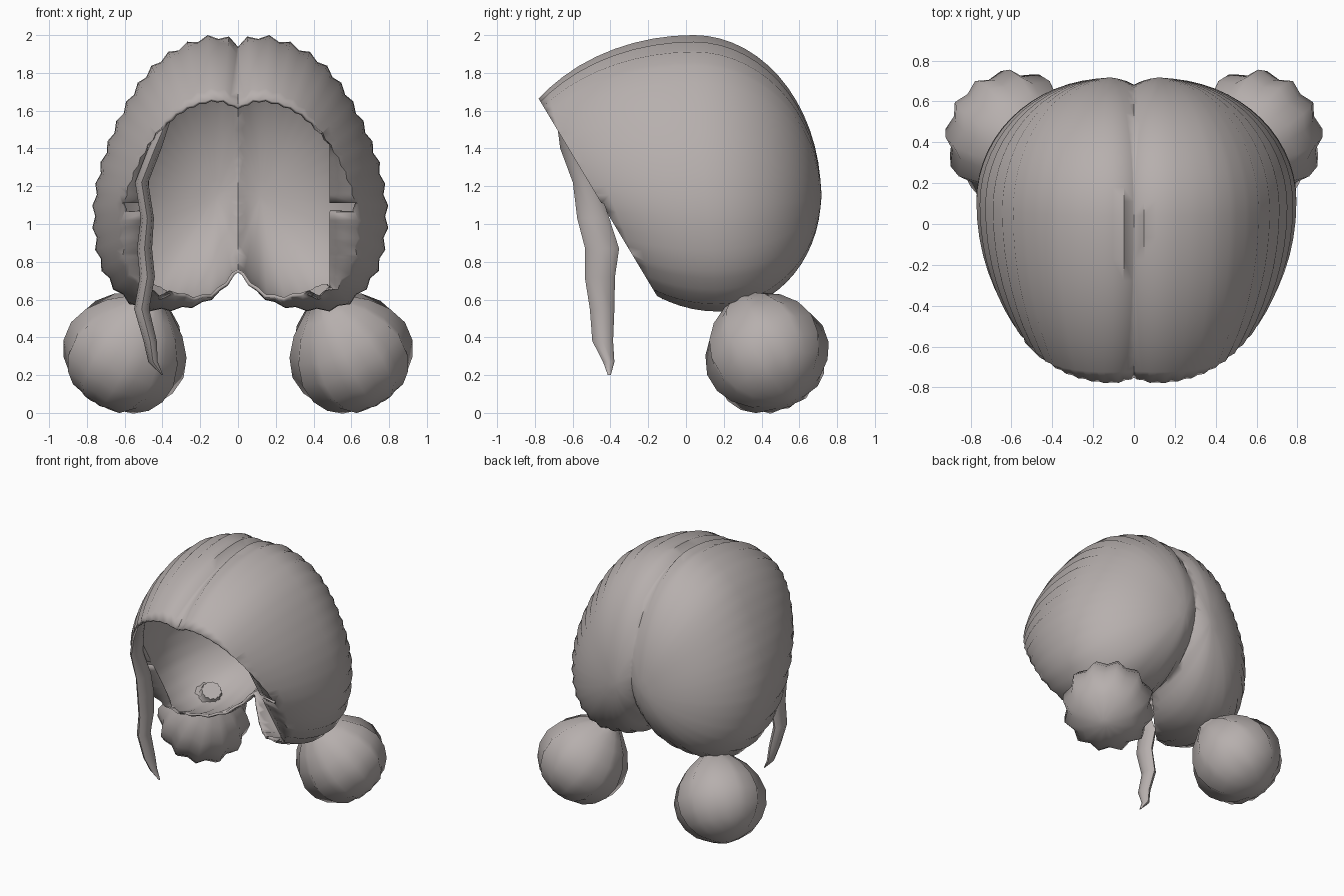
import bpy, bmesh, math
from mathutils import Vector

if "Cube" in bpy.data.objects:
    bpy.data.objects.remove(bpy.data.objects["Cube"])

mat = bpy.data.materials.new("warm_grey_hair")
mat.diffuse_color = (0.47, 0.43, 0.42, 1)
mat.use_nodes = True
mat.node_tree.nodes["Principled BSDF"].inputs["Base Color"].default_value = mat.diffuse_color


def finish(name, bm, angle=60):
    bmesh.ops.recalc_face_normals(bm, faces=bm.faces)
    me = bpy.data.meshes.new(name)
    bm.to_mesh(me)
    bm.free()
    me.materials.append(mat)
    ob = bpy.data.objects.new(name, me)
    bpy.context.collection.objects.link(ob)
    bpy.ops.object.select_all(action='DESELECT')
    ob.select_set(True)
    bpy.context.view_layer.objects.active = ob
    bpy.ops.object.shade_smooth_by_angle(angle=math.radians(angle))
    return ob


def skin(bm, rings):
    """Bridge consecutive closed rings of points with quads."""
    vs = [[bm.verts.new(p) for p in r] for r in rings]
    n = len(rings[0])
    for a, b in zip(vs, vs[1:]):
        for i in range(n):
            j = (i + 1) % n
            bm.faces.new((a[i], a[j], b[j], b[i]))
    return vs


def resample(pts, n):
    """Even spacing along a closed smooth outline."""
    dense = []
    m = len(pts)
    for i in range(m):
        p0, p1, p2, p3 = (Vector(pts[(i + k) % m]) for k in (-1, 0, 1, 2))
        for k in range(12):
            t = k / 12
            dense.append(0.5 * (2 * p1 + (p2 - p0) * t + (2 * p0 - 5 * p1 + 4 * p2 - p3) * t * t
                                + (3 * p1 - p0 - 3 * p2 + p3) * t ** 3))
    dense.append(dense[0])
    cum = [0]
    for a, b in zip(dense, dense[1:]):
        cum.append(cum[-1] + (b - a).length)
    out, k = [], 0
    for i in range(n):
        d = cum[-1] * i / n
        while cum[k + 1] < d:
            k += 1
        out.append(dense[k].lerp(dense[k + 1], (d - cum[k]) / (cum[k + 1] - cum[k])))
    return out


# Hair cap: one fluted lobe, widest outline scaled along y, cut at the parting and the face
outline = [(0, 1.955), (.13, 1.995), (.28, 1.955), (.42, 1.875), (.53, 1.76), (.63, 1.6), (.72, 1.4),
           (.775, 1.2), (.79, 1.0), (.75, .78), (.65, .63), (.52, .55), (.35, .545), (.2, .575),
           (.1, .635), (.02, .72), (-.07, .82), (-.2, 1.1), (-.26, 1.4), (-.2, 1.75)]
centre = Vector((.12, 1.15))
contour = resample(outline, 68)
rings = []
for a in (math.radians(k) for k in range(-78, 90, 6)):
    ring = []
    for i, p in enumerate(contour):
        d = p - centre
        up = d.normalized().y
        mid = .1 - .06 * max(up, 0) + .08 * max(-up, 0)
        depth = .715 - mid if a > 0 else .86 + .17 * max(up, 0) - .25 * max(-up, 0)
        flute = 1.01 if i % 2 else .982
        q = centre + d * math.cos(a) * flute
        ring.append((q.x, mid + depth * math.sin(a), q.y))
    rings.append(ring)
bm = bmesh.new()
vs = skin(bm, rings)
tip = bm.verts.new((centre.x, .718, centre.y))
for i in range(len(contour)):
    bm.faces.new((vs[-1][i], vs[-1][(i + 1) % len(contour)], tip))
face_co, face_no = Vector((0, -.745, 1.605)), Vector((0, -.6, -.36)).normalized()
for co, no in ((Vector(), Vector((-1, 0, 0))), (face_co, face_no)):
    bmesh.ops.bisect_plane(bm, geom=bm.verts[:] + bm.edges[:] + bm.faces[:],
                           plane_co=co, plane_no=no, clear_outer=True)

# Nape: trim the inner corner of the lobe floor so the opening runs back between the lobes
nape_co, nape_no = Vector((0, .2, 0)), Vector((-1, -1, 0)).normalized()
low = [f for f in bm.faces if f.calc_center_median().z < 1.1]
bmesh.ops.bisect_plane(bm, geom=list({v for f in low for v in f.verts}) +
                       list({e for f in low for e in f.edges}) + low,
                       plane_co=nape_co, plane_no=nape_no)
bmesh.ops.delete(bm, context='FACES', geom=[
    f for f in bm.faces if f.calc_center_median().z < 1.1
    and (f.calc_center_median() - nape_co).dot(nape_no) > 0])

# Inward lip along the side of the face opening
rim = [e for e in bm.edges if e.is_boundary and
       all(abs((v.co - face_co).dot(face_no)) < 1e-4 and v.co.x > .3 and v.co.z < 1.5 for v in e.verts)]
new = bmesh.ops.extrude_edge_only(bm, edges=rim)["geom"]
for v in new:
    if isinstance(v, bmesh.types.BMVert):
        v.co.x = min(v.co.x - .01, .485)
        v.co.y += .03
        v.co.z = max(v.co.z, .59)

# Second lobe, a touch narrower
bmesh.ops.recalc_face_normals(bm, faces=bm.faces)
dup = bmesh.ops.duplicate(bm, geom=bm.verts[:] + bm.edges[:] + bm.faces[:])["geom"]
for v in dup:
    if isinstance(v, bmesh.types.BMVert):
        v.co.x *= -.97
bmesh.ops.reverse_faces(bm, faces=[f for f in dup if isinstance(f, bmesh.types.BMFace)])
bmesh.ops.remove_doubles(bm, verts=[v for v in bm.verts if abs(v.co.x) < .002], dist=.002)
cap = finish("hair_cap", bm)
mod = cap.modifiers.new("thickness", 'SOLIDIFY')
mod.thickness = .018
mod.offset = -1

# Fluted buns, each with a narrow neck tucked into the cap
axis = Vector((.17, .15, -.31)).normalized()
side = axis.orthogonal().normalized()
other = axis.cross(side)
profile = [(-.40, .07), (-.34, .08), (-.29, .14), (-.23, .21), (-.13, .28), (-.02, .315),
           (.09, .305), (.18, .262), (.25, .195), (.295, .1), (.315, .03)]
for name, s in (("bun_right", 1), ("bun_left", -1)):
    bm = bmesh.new()
    rings = []
    for t, r in profile:
        ring = []
        for i in range(24):
            a = math.tau * i / 24
            rr = r * (1.06 if i % 2 else .94)
            p = Vector((.595, .425, .317)) + axis * t + (side * math.cos(a) + other * math.sin(a)) * rr
            ring.append((p.x * s, p.y, p.z))
        rings.append(ring)
    vs = skin(bm, rings)
    bm.faces.new(vs[0])
    bm.faces.new(vs[-1])
    finish(name, bm, 75)

# Loose wavy lock hanging beside the face: x, y, z, half width in x, half width in y
path = [(-.37, -.66, 1.54, .02, .03), (-.45, -.61, 1.4, .035, .05), (-.50, -.54, 1.22, .035, .065),
        (-.49, -.485, 1.03, .035, .085), (-.485, -.45, .87, .04, .09), (-.49, -.45, .72, .04, .08),
        (-.50, -.45, .55, .04, .065), (-.475, -.435, .38, .035, .055), (-.44, -.415, .27, .025, .03),
        (-.41, -.40, .20, .004, .008)]
rings = []
for k, (x, y, z, wx, wy) in enumerate(path):
    wob = .01 if k % 2 else -.01
    rings.append([(x + wob + wx * math.cos(q), y - wob * .6 + wy * math.sin(q), z)
                  for q in (math.tau * j / 8 for j in range(8))])
bm = bmesh.new()
vs = skin(bm, rings)
bm.faces.new(vs[0])
bm.faces.new(vs[-1])
finish("side_lock", bm, 50)
